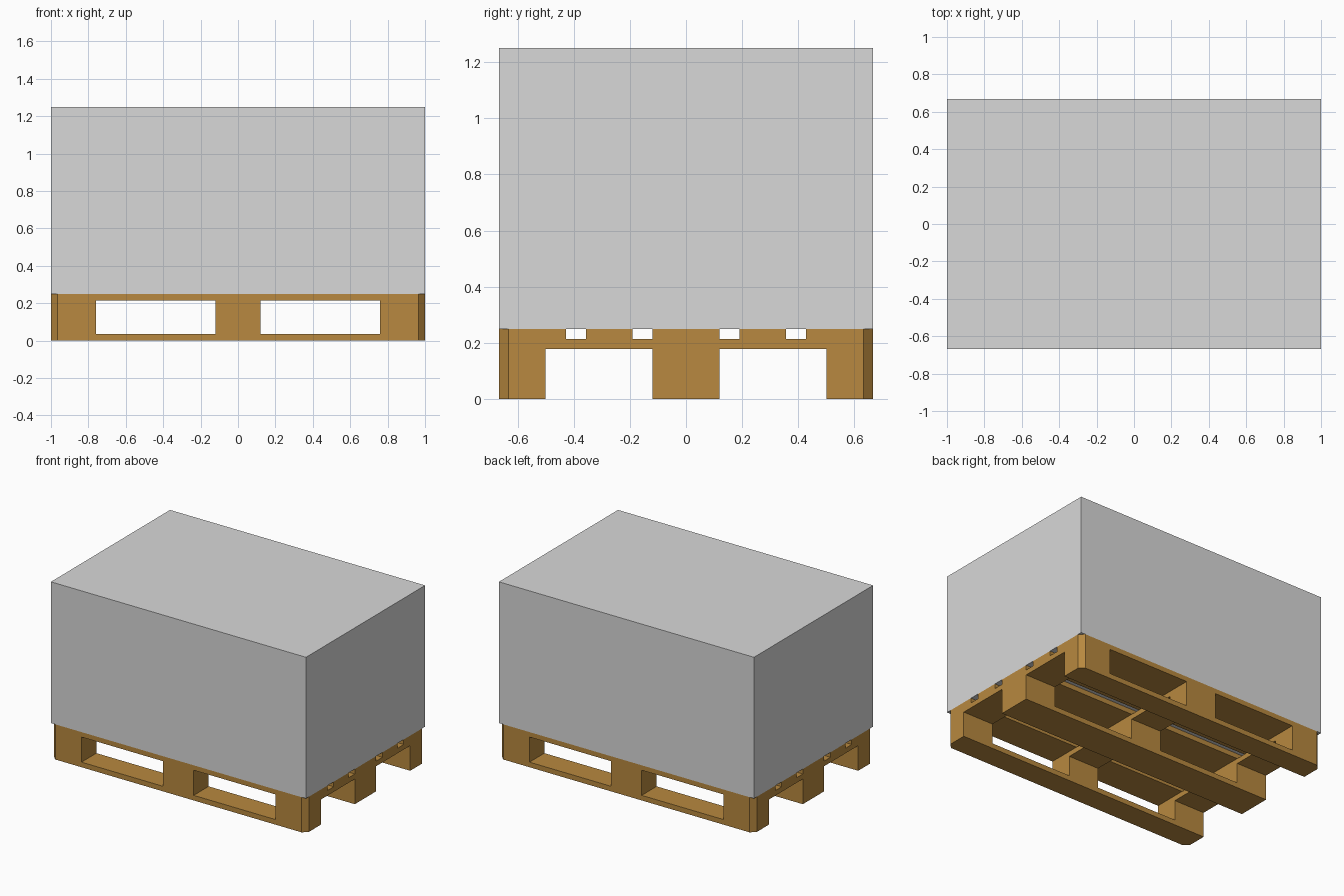
import bpy, bmesh

if "Cube" in bpy.data.objects:
    bpy.data.objects.remove(bpy.data.objects["Cube"])

X, Y = 1.0, 0.667          # half footprint
CUT = 0.034                # corner chamfer
Z_BOTTOM, Z_BLOCK, Z_CROSS, Z_DECK, Z_TOP = 0.036, 0.178, 0.214, 0.249, 1.25


def material(name, rgb):
    m = bpy.data.materials.new(name)
    m.diffuse_color = (*rgb, 1.0)
    m.use_nodes = True
    m.node_tree.nodes["Principled BSDF"].inputs["Base Color"].default_value = m.diffuse_color
    return m


wood = material("pallet wood", (0.48, 0.25, 0.05))
grey = material("load grey", (0.69, 0.69, 0.69))


def box(name, x, y, z, mat, chamfer=False):
    """Box from (min, max) ranges; optionally cut the pallet's outer corners."""
    bm = bmesh.new()
    bmesh.ops.create_cube(bm, size=1.0)
    for v in bm.verts:
        v.co = [r[0] if c < 0 else r[1] for c, r in zip(v.co, (x, y, z))]
    if chamfer:
        corners = [e for e in bm.edges if all(
            abs(abs(v.co.x) - X) < 1e-4 and abs(abs(v.co.y) - Y) < 1e-4 for v in e.verts)
            and abs(e.verts[0].co.z - e.verts[1].co.z) > 1e-4]
        bmesh.ops.bevel(bm, geom=corners, offset=CUT, segments=1, affect='EDGES')
    bmesh.ops.recalc_face_normals(bm, faces=bm.faces)
    me = bpy.data.meshes.new(name)
    bm.to_mesh(me)
    bm.free()
    me.materials.append(mat)
    ob = bpy.data.objects.new(name, me)
    bpy.context.collection.objects.link(ob)
    return ob


columns = {"left": (-X, -0.76), "centre": (-0.12, 0.12), "right": (0.76, X)}
rows = {"front": (-Y, -0.50), "middle": (-0.12, 0.12), "back": (0.50, Y)}

# Bottom runners with blocks standing on them
for row, y in rows.items():
    box(f"{row}_runner", (-X, X), y, (0, Z_BOTTOM), wood, True)
    for col, x in columns.items():
        box(f"{row}_{col}_block", x, y, (Z_BOTTOM, Z_BLOCK), wood, True)

# Cross boards
for col, x in columns.items():
    box(f"{col}_cross_board", x, (-Y, Y), (Z_BLOCK, Z_CROSS), wood, True)

# Deck boards: two wide edges, wide middle, two narrow between
deck = {"front": (-Y, -0.428), "front_inner": (-0.357, -0.19), "middle": (-0.12, 0.12),
        "back_inner": (0.19, 0.357), "back": (0.428, Y)}
for name, y in deck.items():
    box(f"{name}_deck_board", (-X, X), y, (Z_CROSS, Z_DECK), wood, True)

# Load on top
box("load_box", (-X, X), (-Y, Y), (Z_DECK, Z_TOP), grey)
